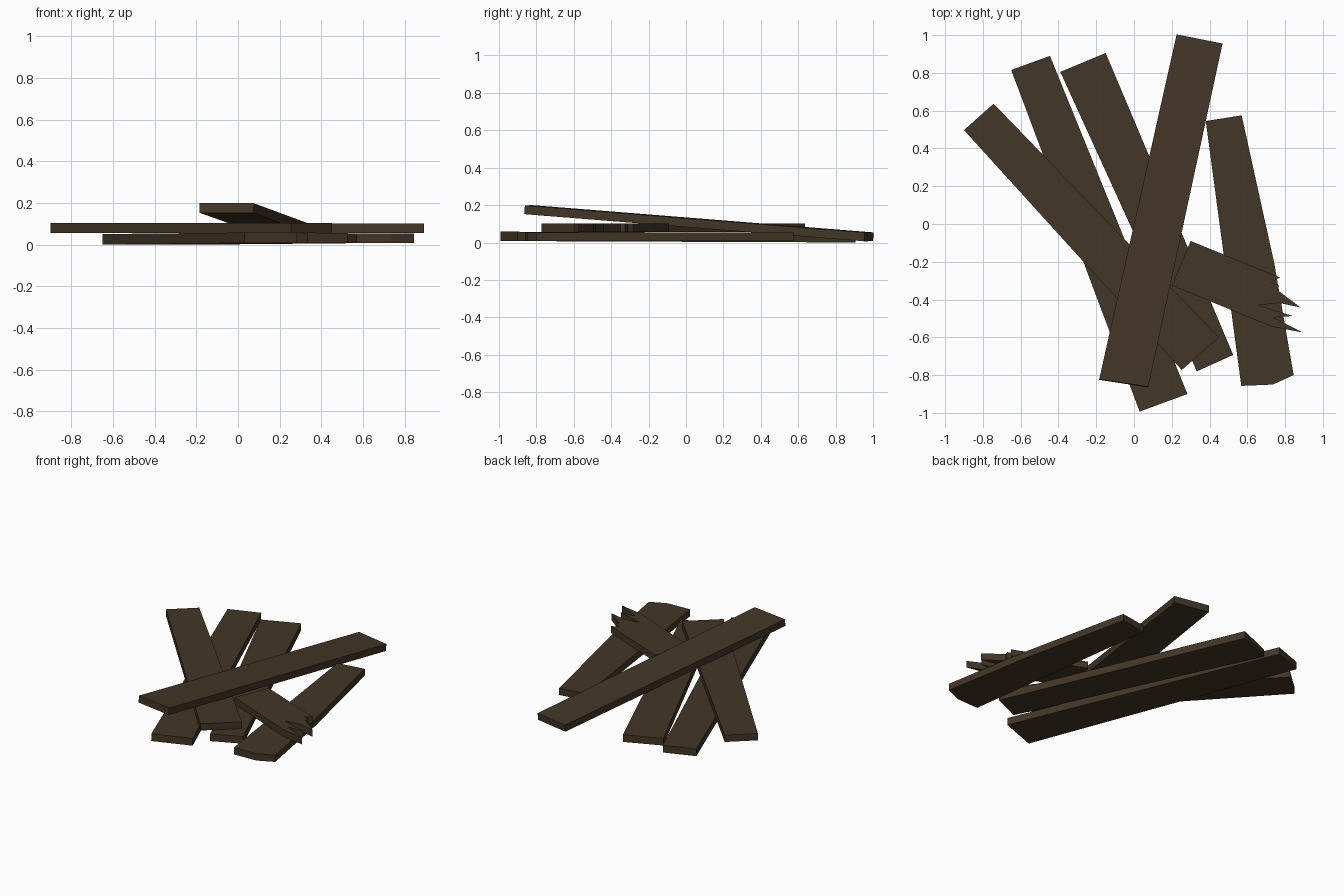
import bpy, bmesh
from mathutils import Vector

if "Cube" in bpy.data.objects:
    bpy.data.objects.remove(bpy.data.objects["Cube"])

wood = bpy.data.materials.new("dark brown wood")
wood.diffuse_color = (0.055, 0.037, 0.019, 1)
wood.use_nodes = True
wood.node_tree.nodes["Principled BSDF"].inputs["Base Color"].default_value = wood.diffuse_color


def plank(name, outline, z, slope=(0, 0), thick=0.047):
    """Plan outline set on a (possibly tilted) underside plane, then thickened."""
    bm = bmesh.new()
    vs = [bm.verts.new((x, y, z + slope[0] * x + slope[1] * y)) for x, y in outline]
    face = bm.faces.new(vs)
    up = Vector((-slope[0], -slope[1], 1)).normalized() * thick
    ext = bmesh.ops.extrude_face_region(bm, geom=[face], use_keep_orig=True)
    top = [g for g in ext["geom"] if isinstance(g, bmesh.types.BMVert)]
    bmesh.ops.translate(bm, verts=top, vec=up)
    bmesh.ops.recalc_face_normals(bm, faces=bm.faces)
    me = bpy.data.meshes.new(name)
    bm.to_mesh(me)
    bm.free()
    me.materials.append(wood)
    ob = bpy.data.objects.new(name, me)
    bpy.context.collection.objects.link(ob)
    return ob


# bottom layer
plank("ground_plank_left",
      [(-0.65, 0.815), (-0.445, 0.89), (0.283, -0.9), (0.03, -0.993)], 0.004, (0, -0.004), 0.05)
plank("ground_plank_middle",
      [(-0.39, 0.805), (-0.15, 0.905), (0.525, -0.693), (0.333, -0.78)], 0.004, (0, -0.004), 0.05)
plank("ground_plank_right",
      [(0.38, 0.545), (0.57, 0.575), (0.743, -0.21), (0.845, -0.8),
       (0.735, -0.85), (0.568, -0.857)], 0.007)

# second layer
plank("crossing_plank",
      [(-0.9, 0.497), (-0.743, 0.637), (0.45, -0.6), (0.253, -0.773)], 0.056)

# short plank with a splintered end
plank("broken_plank",
      [(0.2, -0.325), (0.3, -0.09), (0.772, -0.283), (0.727, -0.31),
       (0.768, -0.325), (0.76, -0.35), (0.882, -0.442), (0.77, -0.418),
       (0.66, -0.43), (0.84, -0.487), (0.735, -0.495), (0.893, -0.574),
       (0.727, -0.543)], 0.055)

# long plank leaning over the pile
plank("leaning_plank",
      [(-0.185, -0.825), (0.225, 1.0), (0.468, 0.952), (0.075, -0.865)],
      0.087, (-0.0168, -0.0762))
